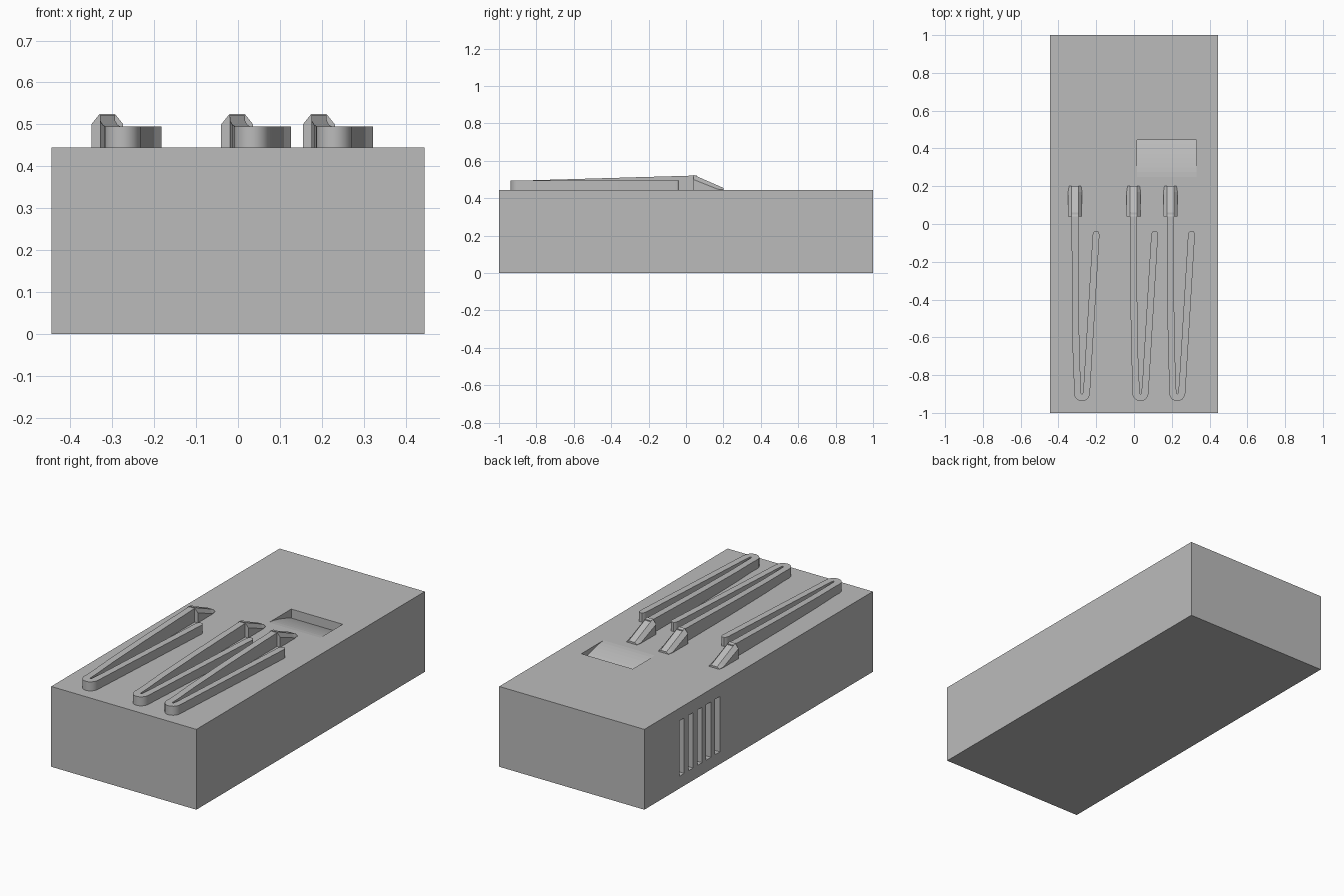
import bpy, bmesh, math
from mathutils import Vector

if "Cube" in bpy.data.objects:
    bpy.data.objects.remove(bpy.data.objects["Cube"], do_unlink=True)

TOP = 0.445
grey = bpy.data.materials.new("plain grey")
grey.use_nodes = True
COLOUR = (0.5, 0.5, 0.5, 1)
grey.diffuse_color = COLOUR
grey.node_tree.nodes["Principled BSDF"].inputs["Base Color"].default_value = COLOUR


def loft(name, rings, smooth=False):
    """Skin a row of equal-length vertex rings and cap both ends."""
    bm = bmesh.new()
    rows = [[bm.verts.new(p) for p in ring] for ring in rings]
    n = len(rows[0])
    for a, b in zip(rows, rows[1:]):
        for i in range(n):
            j = (i + 1) % n
            bm.faces.new((a[i], a[j], b[j], b[i]))
    bm.faces.new(rows[0][::-1])
    bm.faces.new(rows[-1])
    bmesh.ops.recalc_face_normals(bm, faces=bm.faces)
    mesh = bpy.data.meshes.new(name)
    bm.to_mesh(mesh)
    bm.free()
    mesh.materials.append(grey)
    obj = bpy.data.objects.new(name, mesh)
    bpy.context.collection.objects.link(obj)
    if smooth:
        bpy.ops.object.select_all(action='DESELECT')
        bpy.context.view_layer.objects.active = obj
        obj.select_set(True)
        bpy.ops.object.shade_smooth_by_angle(angle=math.radians(30))
    return obj


def box(name, x0, x1, y0, y1, z0, z1):
    return loft(name, [[(x0, y0, z), (x1, y0, z), (x1, y1, z), (x0, y1, z)]
                       for z in (z0, z1)])


def cut(target, cutter):
    cutter.hide_render = True
    mod = target.modifiers.new("cut", 'BOOLEAN')
    mod.operation = 'DIFFERENCE'
    mod.solver = 'EXACT'
    mod.object = cutter
    bpy.context.view_layer.objects.active = target
    bpy.ops.object.modifier_apply(modifier=mod.name)
    bpy.data.objects.remove(cutter, do_unlink=True)


# Main block
body = box("body", -0.445, 0.445, -1, 1, 0, TOP)

# Thumb scoop: floor curves down towards a steep back wall
y0, y1, depth, steps = 0.25, 0.445, 0.05, 8
floor = [(y0 + (y1 - y0) * i / steps, TOP - depth * (i / steps) ** 1.5)
         for i in range(steps + 1)]
profile = floor + [(y1, TOP + 0.05), (y0, TOP + 0.05)]
cut(body, loft("scoop_cutter", [[(x, y, z) for y, z in profile] for x in (0.015, 0.33)]))

# Row of vent slots in one side
for i in range(5):
    y = 0.36 + 0.078 * i
    cut(body, box("slot_cutter", -0.5, -0.405, y - 0.021, y + 0.021, 0.068, 0.375))


def clip(number, dx):
    # Long arm, round bend and short arm follow one path: x, y, half width
    path = [(-0.312, 0.06, 0.018), (-0.311, -0.4, 0.018),
            (-0.306, -0.7, 0.018), (-0.3, -0.84, 0.018)]
    for i in range(11):
        a = math.pi * (1 + i / 10)
        path.append((-0.276 + 0.024 * math.cos(a), -0.892 + 0.027 * math.sin(a), 0.019))
    path += [(-0.248, -0.84, 0.018), (-0.201, -0.06, 0.018),
             (-0.2, -0.045, 0.015), (-0.2, -0.037, 0.008)]
    rings = []
    for i, (x, y, half) in enumerate(path):
        before, after = path[max(i - 1, 0)], path[min(i + 1, len(path) - 1)]
        along = Vector((after[0] - before[0], after[1] - before[1])).normalized()
        sx, sy = -along.y * half, along.x * half
        rise = 0.026 * max(0, y + 0.85) / 0.9 if i < 4 else 0
        z = TOP + 0.05 + rise
        rings.append([(x + dx + sx, y + sy, TOP - 0.005), (x + dx - sx, y - sy, TOP - 0.005),
                      (x + dx - sx, y - sy, z), (x + dx + sx, y + sy, z)])
    loft(f"clip_arms_{number}", rings, smooth=True)

    # Chamfered head that slopes down to the block
    head = []
    for y, wide, top, shoulder in ((0.04, 0.038, 0.525, 0.5), (0.17, 0.037, 0.468, 0.448),
                                   (0.2, 0.032, 0.455, 0.446)):
        c = dx - 0.312
        head.append([(c + s * w, y, z) for s, w, z in (
            (-1, wide, TOP - 0.005), (-1, wide, shoulder), (-1, 0.018, top),
            (1, 0.018, top), (1, wide, shoulder), (1, wide, TOP - 0.005))])
    loft(f"clip_head_{number}", head)


for number, dx in enumerate((0, 0.31, 0.505), 1):
    clip(number, dx)
